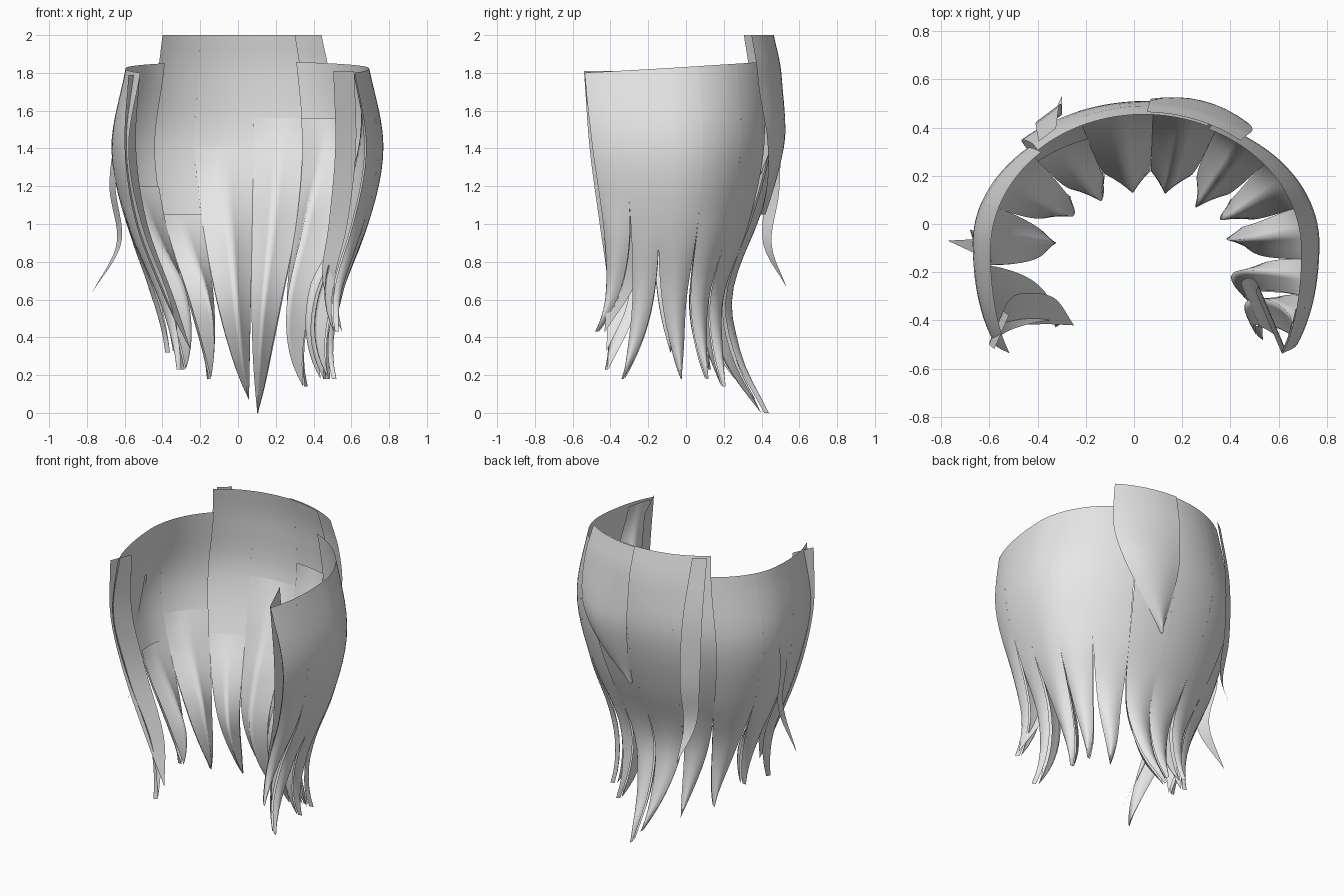
import bpy, math
from mathutils import Vector

if "Cube" in bpy.data.objects:
    bpy.data.objects.remove(bpy.data.objects["Cube"])

hair = bpy.data.materials.new("hair_grey")
hair.diffuse_color = (0.8, 0.8, 0.8, 1)
hair.use_nodes = True
hair.node_tree.nodes["Principled BSDF"].inputs["Base Color"].default_value = hair.diffuse_color

# Head-hugging profile: height, centre x, half width, centre y, back depth, front depth
LEVELS = [
    (0.0, .05, .41, -.09, .50, .50),
    (0.3, .05, .40, -.09, .36, .48),
    (0.6, .05, .47, -.09, .32, .45),
    (1.0, .05, .64, -.08, .45, .51),
    (1.4, .05, .72, -.08, .54, .59),
    (1.8, .05, .65, -.10, .55, .62),
    (2.0, .04, .60, -.10, .51, .62),
]


def smooth_interp(knots, x):
    """Smooth curve through knots; the first entry of each is the parameter."""
    x = min(max(x, knots[0][0]), knots[-1][0])
    i = max(j for j in range(len(knots) - 1) if knots[j][0] <= x)
    a, b = knots[i], knots[i + 1]
    p, n = knots[max(i - 1, 0)], knots[min(i + 2, len(knots) - 1)]
    h = b[0] - a[0]
    f = (x - a[0]) / h
    out = []
    for k in range(1, len(a)):
        ma = (b[k] - p[k]) / (b[0] - p[0]) * h
        mb = (n[k] - a[k]) / (n[0] - a[0]) * h
        out.append((2*f**3 - 3*f*f + 1) * a[k] + (f**3 - 2*f*f + f) * ma
                   + (3*f*f - 2*f**3) * b[k] + (f**3 - f*f) * mb)
    return out


def scalp(t, z, off=0.0):
    """Point on the shell; t is the angle from the back, positive to the right."""
    cx, a, cy, b, front = smooth_interp(LEVELS, z)
    s, c = math.sin(t), math.cos(t)
    if c < 0:
        s = math.copysign(abs(s) ** 0.4, s)
        b = front
    return Vector((cx + (a + off) * s, cy + (b + off) * c, z))


def rim(t):
    return 1.825 + .035 * math.cos(t)


def clamp(x):
    return min(1, max(0, x))


def sheet(name, rows):
    nc = len(rows[0])
    verts = [p for r in rows for p in r]
    faces = [(i*nc + j, i*nc + j + 1, (i+1)*nc + j + 1, (i+1)*nc + j)
             for i in range(len(rows) - 1) for j in range(nc - 1)]
    me = bpy.data.meshes.new(name)
    me.from_pydata(verts, [], faces)
    me.validate()
    me.materials.append(hair)
    for p in me.polygons:
        p.use_smooth = True
    ob = bpy.data.objects.new(name, me)
    bpy.context.collection.objects.link(ob)
    return ob


def lock(name, t0, t1, tip, ztip, split, top=None, raised=0.0, low=0.0,
         flare=0.0, power=2.3, inward=0.0):
    """Strip lying on the shell from its top edge, tapering below 'split' to a tip."""
    rows, nr, nc = [], 24, 8
    for i in range(nr + 1):
        row = []
        for j in range(nc + 1):
            v = j / nc
            ztop = top if top else rim(t0 + (t1 - t0) * v)
            z = ztop + (ztip - ztop) * i / nr
            s = clamp((split - z) / (split - ztip))
            k = min(s ** power, .995)
            t = t0 + (t1 - t0) * v
            t += (tip - t) * k
            if inward:      # ridge on the hidden side of the lock
                off = -.008 - inward * clamp((ztop - z) / .5) * (1 - s ** 3) * (1 - abs(2*v - 1))
            else:           # gentle rounding on the outer side
                off = low * clamp(2*s) + .025 * clamp(2*s) * (1 - (2*v - 1) ** 2)
            off += raised * clamp((z - .9) / .6) + flare * s ** 3
            row.append(scalp(t, z, off))
        rows.append(row)
    return sheet(name, rows)


def ribbon(name, centres, half, widths):
    """Free strand through centre points, with a fixed width direction."""
    knots = [(i, *c, w) for i, (c, w) in enumerate(zip(centres, widths))]
    half, rows, n = Vector(half), [], 20
    for i in range(n + 1):
        x, y, z, w = smooth_interp(knots, i / n * (len(knots) - 1))
        c = Vector((x, y, z))
        rows.append([c + half * w * k for k in (-1, -.5, 0, .5, 1)])
    return sheet(name, rows)


# Locks edge to edge around the head: angles, tip angle, tip height, split height,
# flare, outer top (None = rim), inner top (None = no inner side), inner depth
LOCKS = [
    (-2.35, -1.75, -2.30, .23, 1.15, 0, None, None, 0),
    (-1.75, -1.25, -1.55, .32, .95, 0, None, 1.05, .09),
    (-1.25, -.75, -1.00, .23, .95, 0, None, 1.20, .10),
    (-.75, -.38, -.52, .18, .85, 0, 2.0, 1.05, .10),
    (-.38, .04, .02, .07, .80, 0, 2.0, 1.41, .09),
    (.04, .42, .13, 0.0, .85, 0, 2.0, 1.56, .09),
    (.42, .82, .85, .14, .90, 0, None, 1.56, .12),
    (.82, 1.25, 1.12, .18, 1.05, .04, None, 1.20, .12),
    (1.25, 1.70, 1.42, .18, .95, .02, None, 1.25, .12),
    (1.70, 2.00, 2.02, .18, .95, .06, None, 1.20, .10),
    (2.00, 2.35, 2.30, .43, 1.15, .10, None, 1.79, .10),
]
for i, (t0, t1, tip, zt, sp, fl, top, itop, depth) in enumerate(LOCKS):
    lock(f"outer_lock_{i + 1}", t0, t1, tip, zt, sp, top=top,
         raised=.045 if top else 0, low=.008 * (i % 2), flare=fl)
    if itop:
        lock(f"inner_lock_{i + 1}", t0, t1, tip, zt, min(sp, itop - .1), top=itop,
             raised=.045 if top else 0, flare=fl, inward=depth)

# Raised flap on the right of the back, sweeping across to a point
lock("back_flap", .02, .66, .10, 1.05, 1.80, top=2.0, raised=.055, power=2.0)

# Strand along the left edge of the back, flicking out behind
ribbon("back_curl",
       [(-.36, .37, 2.0), (-.36, .45, 1.6), (-.35, .46, 1.2), (-.33, .43, .9), (-.30, .53, .67)],
       (.06, .045, 0), (.6, .8, .8, .5, .01))

# Loose strand on the left side
ribbon("left_strand",
       [(-.64, -.06, 1.5), (-.665, -.08, 1.2), (-.63, -.10, .9), (-.77, -.07, .64)],
       (-.02, .07, 0), (.3, .8, .6, .01))

# Folded-in edges at the front openings
ribbon("right_front_fold",
       [(.56, -.41, 1.81), (.57, -.38, 1.4), (.53, -.34, 1.0), (.48, -.34, .7), (.55, -.43, .43)],
       (-.055, .13, 0), (1, 1, .9, .6, .01))
ribbon("left_front_fold",
       [(-.55, -.45, 1.79), (-.57, -.42, 1.4), (-.51, -.36, 1.0), (-.36, -.36, .6), (-.25, -.42, .33)],
       (.03, .07, 0), (1, 1, 1, .8, .01))
